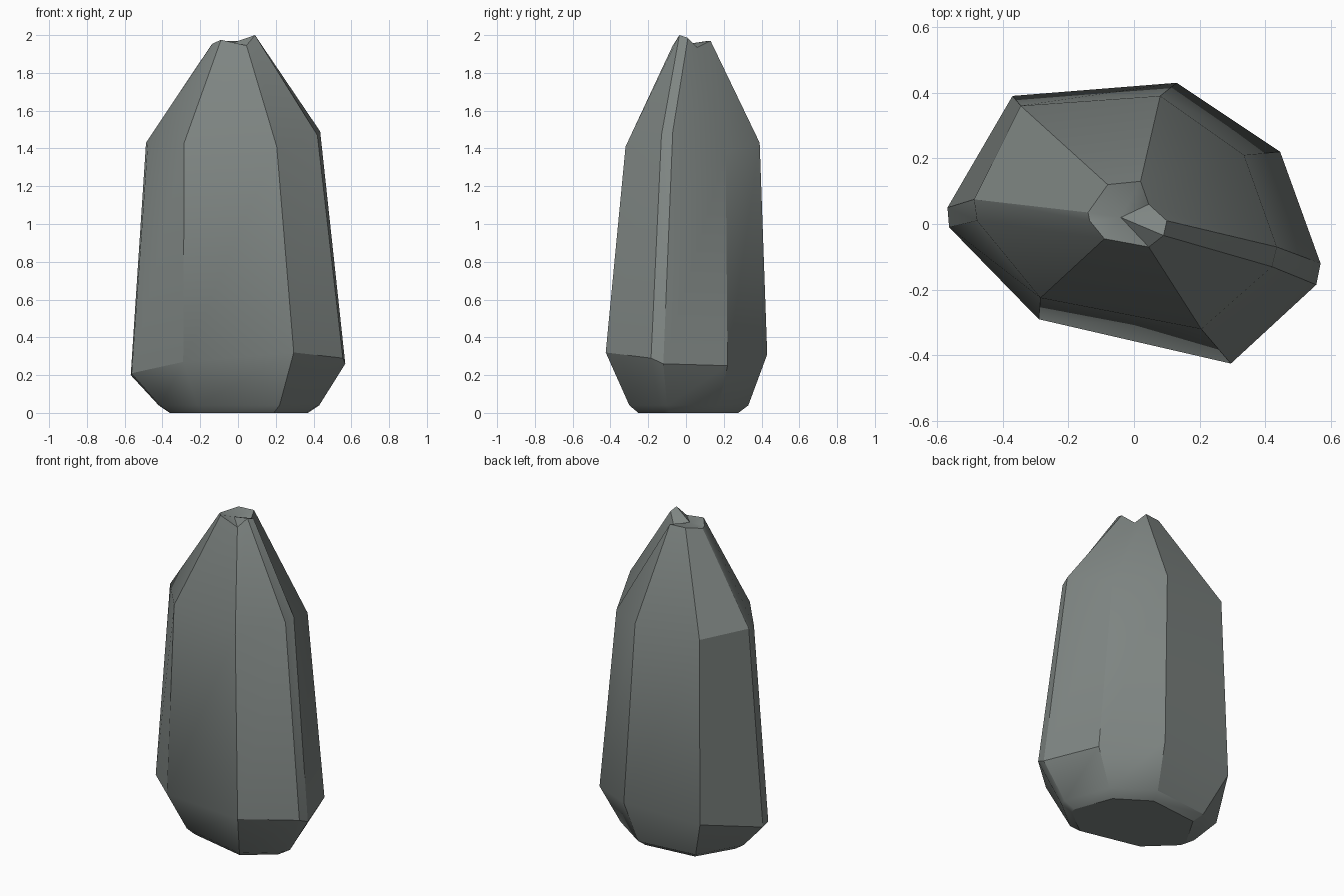
import bpy
import bmesh
import math

if "Cube" in bpy.data.objects:
    bpy.data.objects.remove(bpy.data.objects["Cube"], do_unlink=True)

# Grey-green stone
stone = bpy.data.materials.new("grey_stone")
stone.use_nodes = True
colour = (0.21, 0.235, 0.225, 1)
stone.diffuse_color = colour
bsdf = stone.node_tree.nodes["Principled BSDF"]
bsdf.inputs["Base Color"].default_value = colour
bsdf.inputs["Roughness"].default_value = 0.8

# Nine-sided cross-sections, each starting at the right-hand edge
foot = [(-.42, .03), (-.41, -.01), (-.215, -.2), (.22, -.3), (.42, -.14),
        (.43, -.1), (.33, .175), (.1, .33), (-.27, .29)]
belly = [(-.568, .05, .2), (-.563, -.01, .21), (-.29, -.29, .27),
         (.295, -.425, .32), (.555, -.185, .29), (.568, -.12, .26),
         (.445, .22, .25), (.13, .43, .31), (-.37, .39, .29)]
shoulder = [(-.487, .075, 1.43), (-.478, .01, 1.42), (-.285, -.225, 1.43),
            (.205, -.32, 1.41), (.42, -.13, 1.47), (.435, -.07, 1.49),
            (.335, .21, 1.38), (.08, .39, 1.43), (-.345, .36, 1.43)]
tip = [(-.14, .035, 1.95), (-.135, .01, 1.955), (-.09, -.045, 1.975),
       (.045, -.07, 1.945), (.09, -.035, 2), (.1, .01, 1.985),
       (.045, .06, 1.935), (.02, .13, 1.97), (-.08, .12, 1.97)]
sections = [[(x * .86, y * .84, 0) for x, y in foot],
            [(x, y, .04) for x, y in foot], belly, shoulder, tip]

# Skin the cross-sections, close the base and fan the chipped tip
bm = bmesh.new()
rings = [[bm.verts.new(p) for p in section] for section in sections]
for low, high in zip(rings, rings[1:]):
    for i in range(len(low)):
        j = (i + 1) % len(low)
        bm.faces.new((low[i], low[j], high[j], high[i]))
bm.faces.new(rings[0][::-1])
chip = bm.verts.new((-.04, .02, 1.955))
top = rings[-1]
for i in range(len(top)):
    bm.faces.new((top[i], top[(i + 1) % len(top)], chip))
bmesh.ops.recalc_face_normals(bm, faces=bm.faces)

mesh = bpy.data.meshes.new("standing_stone")
bm.to_mesh(mesh)
bm.free()
mesh.materials.append(stone)
rock = bpy.data.objects.new("standing_stone", mesh)
bpy.context.collection.objects.link(rock)

# Soft facets with the main ridges kept sharp
bpy.context.view_layer.objects.active = rock
rock.select_set(True)
bpy.ops.object.shade_smooth_by_angle(angle=math.radians(30))
